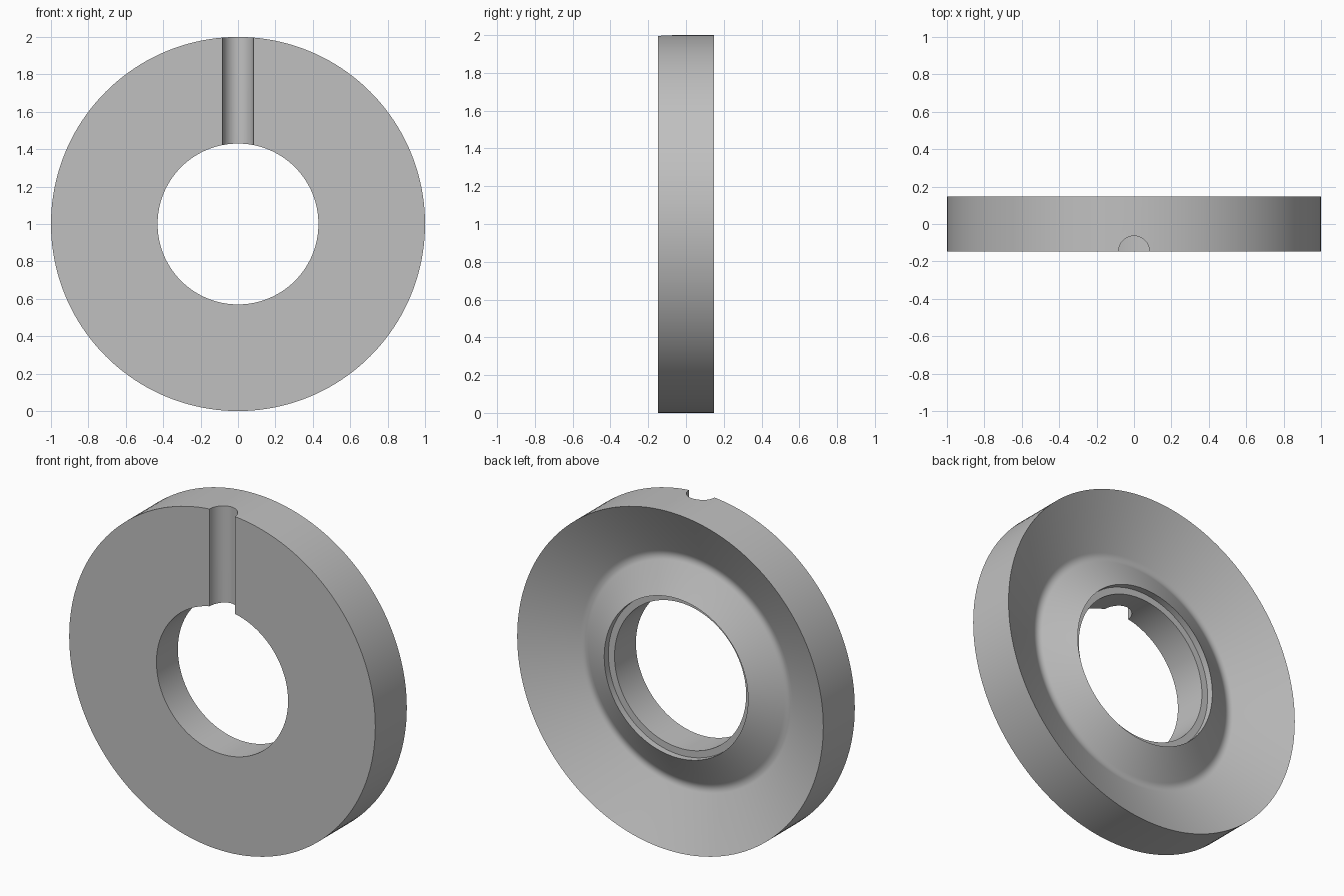
import bpy, bmesh
from math import pi, radians
from mathutils import Matrix, Vector

cube = bpy.data.objects.get("Cube")
if cube:
    bpy.data.objects.remove(cube, do_unlink=True)

SEGMENTS = 160
HALF = 0.147          # half the thickness
CENTRE = Vector((0, 0, 1))

grey = bpy.data.materials.new("plain grey")
grey.use_nodes = True
grey.diffuse_color = (0.53, 0.53, 0.53, 1)
grey.node_tree.nodes["Principled BSDF"].inputs["Base Color"].default_value = grey.diffuse_color


def make_object(name, bm):
    bmesh.ops.recalc_face_normals(bm, faces=bm.faces)
    mesh = bpy.data.meshes.new(name)
    bm.to_mesh(mesh)
    bm.free()
    mesh.materials.append(grey)
    obj = bpy.data.objects.new(name, mesh)
    bpy.context.collection.objects.link(obj)
    return obj


def rounded(a, corner, b, size, steps=8):
    """Points of a small curve that replaces a profile corner."""
    a, corner, b = Vector(a), Vector(corner), Vector(b)
    start = corner + (a - corner).normalized() * size
    end = corner + (b - corner).normalized() * size
    ts = [i / steps for i in range(steps + 1)]
    return [start * (1 - t) ** 2 + corner * 2 * t * (1 - t) + end * t * t for t in ts]


# Ring: (radius, y) section with a dished back, raised lip and counterbore
rim, valley, lip = (1.0, HALF), (0.667, -0.017), (0.47, 0.092)
profile = [(0.43, -HALF), (1.0, -HALF), rim]
profile += rounded(rim, valley, lip, 0.03)
profile += [lip, (0.47, 0.053), (0.43, 0.053)]

bm = bmesh.new()
verts = [bm.verts.new((0, y, 1 + r)) for r, y in profile]
edges = [bm.edges.new((v, verts[(i + 1) % len(verts)])) for i, v in enumerate(verts)]
bmesh.ops.spin(bm, geom=verts + edges, cent=CENTRE, axis=(0, 1, 0),
               angle=2 * pi, steps=SEGMENTS, use_duplicate=False)
bmesh.ops.remove_doubles(bm, verts=bm.verts, dist=0.0001)
ring = make_object("ring", bm)

# Half-round radial groove across the top of the front face
bm = bmesh.new()
bmesh.ops.create_cone(bm, cap_ends=True, segments=48, radius1=0.083, radius2=0.083,
                      depth=1.0, matrix=Matrix.Translation((0, -HALF, 1.7)))
cutter = make_object("groove_cutter", bm)
cutter.hide_render = True

cut = ring.modifiers.new("groove", 'BOOLEAN')
cut.operation = 'DIFFERENCE'
cut.solver = 'EXACT'
cut.object = cutter

bpy.ops.object.select_all(action='DESELECT')
ring.select_set(True)
bpy.context.view_layer.objects.active = ring
bpy.ops.object.modifier_apply(modifier=cut.name)
bpy.data.objects.remove(cutter, do_unlink=True)
bpy.ops.object.shade_smooth_by_angle(angle=radians(25))
